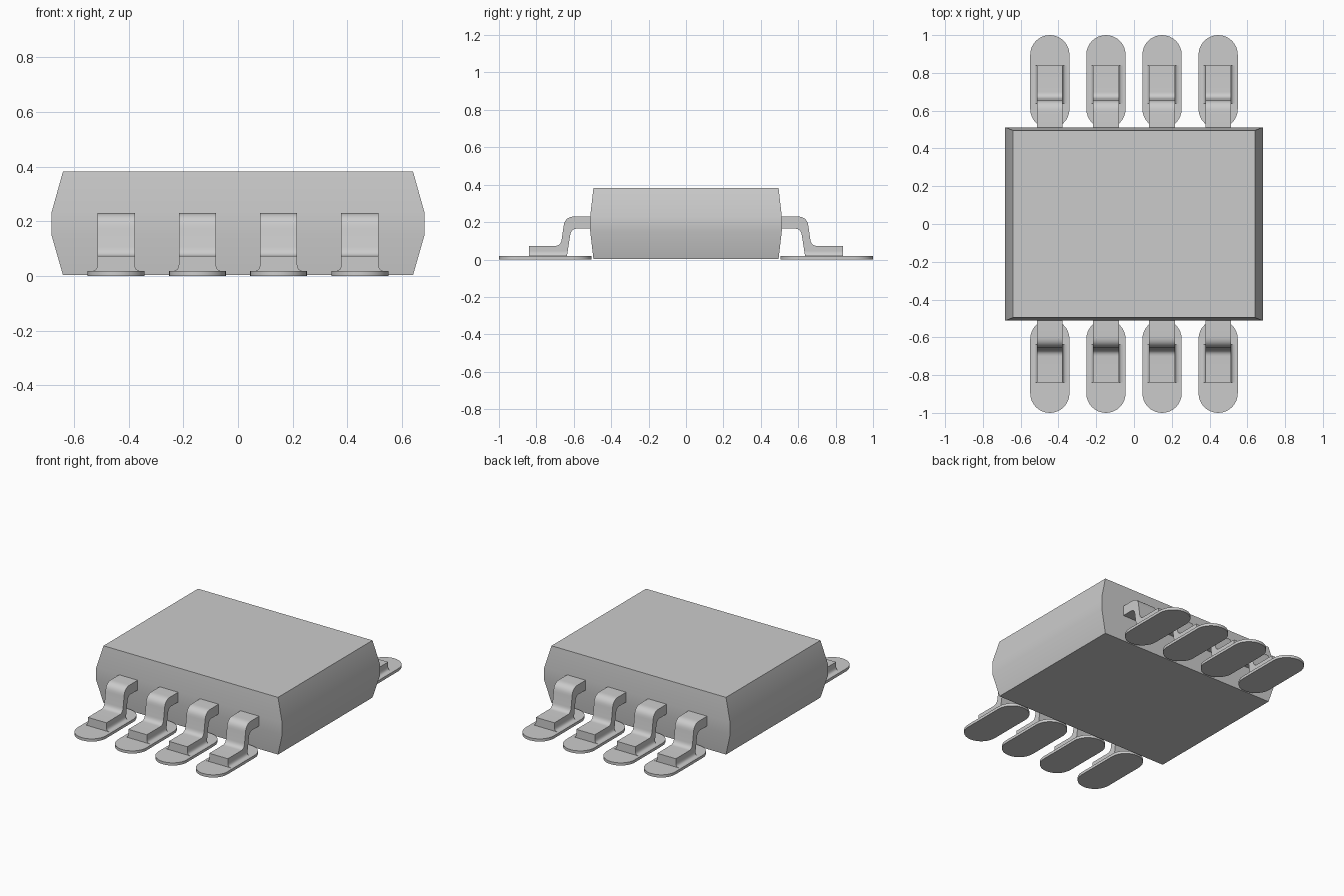
import bpy
import bmesh
from math import cos, sin, pi
from mathutils import Vector

cube = bpy.data.objects.get("Cube")
if cube:
    bpy.data.objects.remove(cube, do_unlink=True)

GREY = (0.6, 0.6, 0.6, 1.0)
mat = bpy.data.materials.new("plain grey")
mat.use_nodes = True
mat.diffuse_color = GREY
mat.node_tree.nodes["Principled BSDF"].inputs["Base Color"].default_value = GREY


def finish(bm, name, angle=0.6):
    """Turn a bmesh into a named, shaded object."""
    bmesh.ops.recalc_face_normals(bm, faces=bm.faces)
    mesh = bpy.data.meshes.new(name)
    bm.to_mesh(mesh)
    bm.free()
    mesh.materials.append(mat)
    obj = bpy.data.objects.new(name, mesh)
    bpy.context.collection.objects.link(obj)
    bpy.ops.object.select_all(action="DESELECT")
    obj.select_set(True)
    bpy.context.view_layer.objects.active = obj
    bpy.ops.object.shade_smooth_by_angle(angle=angle)
    return obj


def extrude(points, direction, name):
    """Make a prism from a closed outline."""
    bm = bmesh.new()
    face = bm.faces.new([bm.verts.new(p) for p in points])
    geom = bmesh.ops.extrude_face_region(bm, geom=[face])["geom"]
    moved = [g for g in geom if isinstance(g, bmesh.types.BMVert)]
    bmesh.ops.translate(bm, verts=moved, vec=direction)
    return finish(bm, name)


def bend(a, corner, b, steps=7):
    """Rounded corner as a quadratic curve."""
    a, corner, b = Vector(a), Vector(corner), Vector(b)
    ts = [i / steps for i in range(steps + 1)]
    return [a * (1 - t) ** 2 + corner * 2 * t * (1 - t) + b * t * t for t in ts]


# Body: four stacked rectangles, widest at the middle
bm = bmesh.new()
rings = []
for x, y, z in [(0.64, 0.495, 0.003), (0.682, 0.512, 0.15),
                (0.682, 0.512, 0.232), (0.64, 0.495, 0.382)]:
    rings.append([bm.verts.new((x * sx, y * sy, z))
                  for sx, sy in ((-1, -1), (1, -1), (1, 1), (-1, 1))])
for low, high in zip(rings, rings[1:]):
    for i in range(4):
        j = (i + 1) % 4
        bm.faces.new((low[i], low[j], high[j], high[i]))
bm.faces.new(rings[0])
bm.faces.new(rings[-1])
finish(bm, "body")

# Side outline of a bent lead, as (outward, up)
lead_outline = (
    [Vector((0.49, 0.23))]
    + bend((0.595, 0.23), (0.65, 0.23), (0.655, 0.175))
    + bend((0.665, 0.105), (0.67, 0.073), (0.70, 0.073))
    + [Vector((0.84, 0.073)), Vector((0.84, 0.016)), Vector((0.637, 0.016))]
    + bend((0.62, 0.125), (0.615, 0.165), (0.585, 0.165))
    + [Vector((0.49, 0.165))]
)

# Pad outline: a rectangle with half-round ends
R = 0.104
STEPS = 16
pad_outline = []
for centre, start in ((1.0 - R, 0), (0.505 + R, pi)):
    for i in range(STEPS + 1):
        a = start + pi * i / STEPS
        pad_outline.append((R * cos(a), centre + R * sin(a)))

HALF = 0.068
FLARE = 0.022
fillet = bend((HALF, 0.042), (HALF, 0.018), (HALF + FLARE, 0.018), 4)

for side, label in ((-1, "front"), (1, "back")):
    for n in range(4):
        x = (n - 1.5) * 0.297
        tag = f"{label}_{n + 1}"
        extrude([(x - HALF, side * p.x, p.y) for p in lead_outline],
                (2 * HALF, 0, 0), f"lead_{tag}")
        extrude([(x + u, side * v, 0) for u, v in pad_outline],
                (0, 0, 0.018), f"pad_{tag}")
        # Solder fillets along both sides of the foot
        for s, hand in ((-1, "right"), (1, "left")):
            section = [Vector((HALF, 0.016))] + fillet
            extrude([(x + s * p.x, side * 0.637, p.y) for p in section],
                    (0, side * 0.203, 0), f"solder_{hand}_{tag}")
